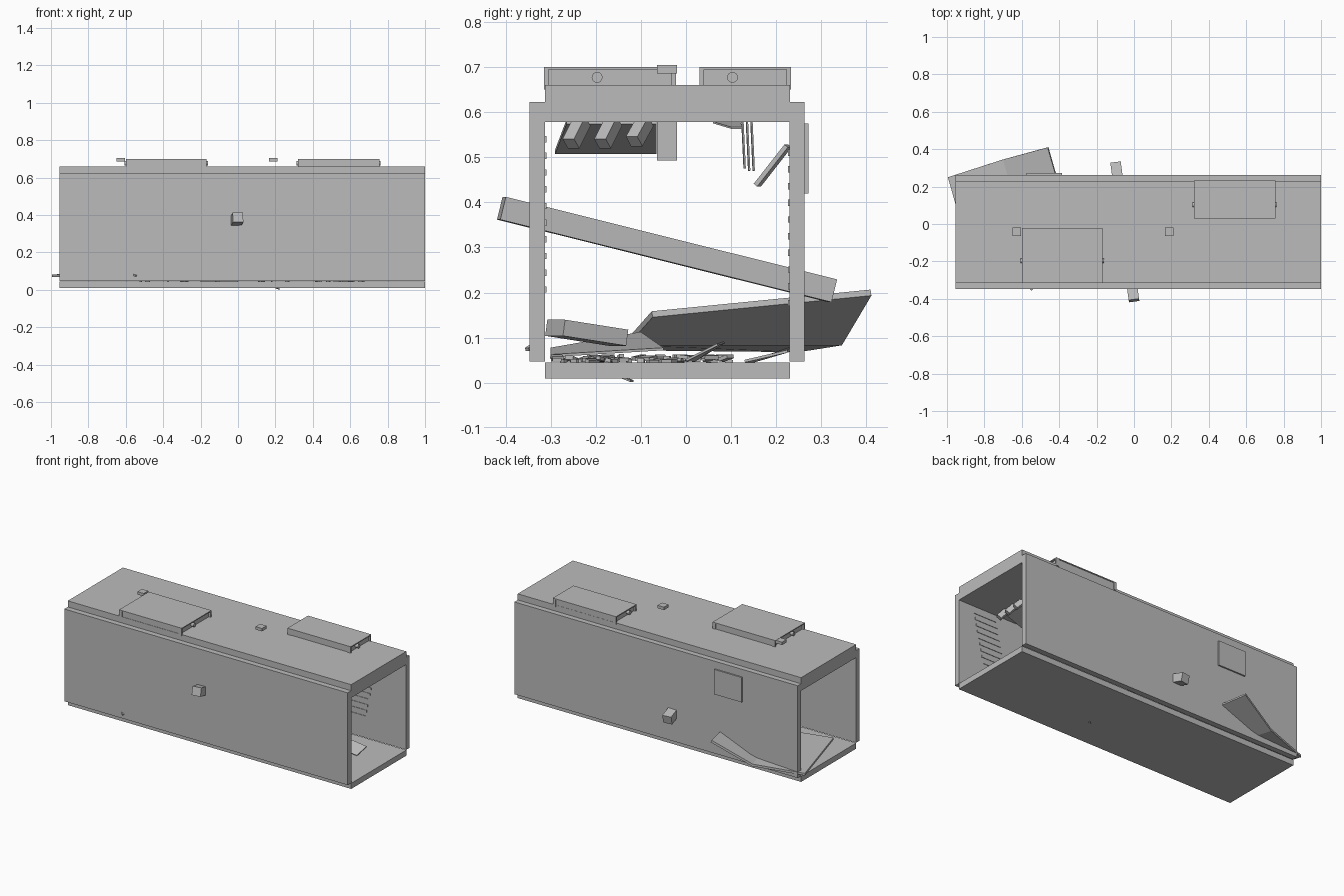
import bpy, bmesh, math, random
from mathutils import Vector, Matrix

random.seed(4)
cube = bpy.data.objects.get("Cube")
if cube:
    bpy.data.objects.remove(cube, do_unlink=True)

grey = bpy.data.materials.new("plain_grey")
grey.use_nodes = True
colour = (0.5, 0.5, 0.5, 1)
grey.diffuse_color = colour
grey.node_tree.nodes["Principled BSDF"].inputs["Base Color"].default_value = colour


def finish(name, bm):
    bmesh.ops.recalc_face_normals(bm, faces=bm.faces)
    mesh = bpy.data.meshes.new(name)
    bm.to_mesh(mesh)
    bm.free()
    mesh.materials.append(grey)
    obj = bpy.data.objects.new(name, mesh)
    bpy.context.collection.objects.link(obj)
    return obj


def box(name, x, y, z):
    """Axis-aligned box from (low, high) ranges."""
    bm = bmesh.new()
    size = [r[1] - r[0] for r in (x, y, z)]
    mid = [(r[0] + r[1]) / 2 for r in (x, y, z)]
    bmesh.ops.create_cube(bm, size=1, matrix=Matrix.Translation(mid) @ Matrix.Diagonal((*size, 1)))
    return finish(name, bm)


def bar(name, start, end, width, height):
    """Box running between two points."""
    a, b = Vector(start), Vector(end)
    along = (b - a).normalized()
    side = along.cross(Vector((0, 0, 1)))
    side = side.normalized() if side.length > 0.01 else Vector((1, 0, 0))
    up = side.cross(along)
    turn = Matrix((side, along, up)).transposed().to_4x4()
    scale = Matrix.Diagonal((width, (b - a).length, height, 1))
    bm = bmesh.new()
    bmesh.ops.create_cube(bm, size=1, matrix=Matrix.Translation((a + b) / 2) @ turn @ scale)
    return finish(name, bm)


def sheet(name, rows, thickness):
    """Strip of quads through pairs of points, thickened."""
    bm = bmesh.new()
    pairs = [[bm.verts.new(p) for p in row] for row in rows]
    for (a, b), (c, d) in zip(pairs, pairs[1:]):
        bm.faces.new((a, b, d, c))
    obj = finish(name, bm)
    mod = obj.modifiers.new("thickness", "SOLIDIFY")
    mod.thickness = thickness
    mod.offset = 0
    return obj


# Corridor shell, open at both ends
LENGTH = (-0.955, 1.0)
box("floor_slab", LENGTH, (-0.313, 0.23), (0.01, 0.045))
box("roof_slab", LENGTH, (-0.313, 0.23), (0.578, 0.66))
box("front_wall", LENGTH, (-0.347, -0.312), (0.047, 0.622))
box("back_wall", LENGTH, (0.229, 0.263), (0.047, 0.622))
box("back_wall_plate", (-0.575, -0.385), (0.262, 0.272), (0.42, 0.575))


# Roof units: lid, recessed body, corner posts and end knobs
def roof_unit(name, x, y, knob_y):
    box(name + "_body", (x[0] + 0.012, x[1] - 0.012), (y[0] + 0.004, y[1] - 0.004), (0.65, 0.697))
    box(name + "_lid", x, y, (0.694, 0.7))
    for end, sign in ((x[0], 1), (x[1], -1)):
        xs = sorted((end, end + sign * 0.02))
        for edge, step in ((y[0], 0.01), (y[1], -0.01)):
            box(name + "_post", xs, sorted((edge, edge + step)), (0.65, 0.695))
        bm = bmesh.new()
        bmesh.ops.create_cone(bm, cap_ends=True, segments=16, radius1=0.012, radius2=0.012, depth=0.02,
                              matrix=Matrix.Translation((end + sign * 0.003, knob_y, 0.677))
                              @ Matrix.Rotation(math.pi / 2, 4, "Y"))
        finish(name + "_knob", bm)


roof_unit("front_roof_unit", (-0.6, -0.168), (-0.315, -0.022), -0.197)
roof_unit("back_roof_unit", (0.32, 0.756), (0.03, 0.233), 0.103)

# Small roof caps with lamp housings below
for x in (-0.627, 0.188):
    box("roof_cap", (x - 0.022, x + 0.022), (-0.064, -0.02), (0.686, 0.704))
    box("lamp_housing", (x - 0.022, x + 0.022), (-0.064, -0.02), (0.493, 0.58))

# Beam driven through both walls
bar("leaning_beam", (0, -0.409, 0.387), (-0.098, 0.325, 0.204), 0.056, 0.052)

# Bent panel pushed through the back wall
sheet("bent_panel", [((-0.995, 0.25, 0.075), (-0.86, -0.225, 0.08)),
                     ((-0.7, 0.345, 0.09), (-0.56, -0.13, 0.09)),
                     ((-0.46, 0.41, 0.2), (-0.32, -0.075, 0.152))], 0.014)

# Fallen box and loose plates on the floor
bar("fallen_box", (0.3, -0.29, 0.122), (0.24, -0.15, 0.1), 0.1, 0.036)
sheet("loose_plate", [((0.7, 0.02, 0.05), (0.82, 0.0, 0.05)),
                      ((0.72, 0.085, 0.09), (0.84, 0.07, 0.085))], 0.005)
sheet("loose_plate", [((-0.3, -0.3, 0.075), (-0.1, -0.3, 0.06)),
                      ((-0.3, -0.1, 0.11), (-0.1, -0.05, 0.075))], 0.006)
sheet("loose_plate", [((-0.2, 0.15, 0.048), (0, 0.13, 0.048)),
                      ((-0.2, 0.24, 0.08), (0, 0.225, 0.07))], 0.006)

# Ceiling panel hanging down, with broken chunks around it
sheet("hanging_panel", [((0.45, -0.29, 0.512), (0.45, -0.065, 0.512)),
                        ((0.7, -0.265, 0.578), (0.7, -0.065, 0.578))], 0.01)
for y, drop in ((-0.25, 0.05), (-0.18, 0.05), (-0.11, 0.045)):
    bar("ceiling_chunk", (0.72, y + 0.02, 0.58), (0.76, y - 0.005, 0.58 - drop), 0.03, 0.03)

# Torn wires and a dangling strip
for x, y, low in ((0.8, 0.13, 0.475), (0.84, 0.14, 0.47), (0.78, 0.15, 0.47)):
    bar("hanging_wire", (x, y - 0.005, 0.58), (x + 0.01, y, low), 0.004, 0.004)
bar("dangling_strip", (0.6, 0.158, 0.438), (0.62, 0.226, 0.525), 0.03, 0.01)
sheet("torn_ceiling_sheet", [((0.75, 0.06, 0.577), (0.75, 0.12, 0.577)),
                             ((0.82, 0.1, 0.565), (0.82, 0.125, 0.565))], 0.004)

# Slatted vents on the inside walls
for i in range(10):
    z = 0.2 + i * 0.037
    x = 0.66 + i * 0.008
    box("front_vent_slat", (x, x + 0.16), (-0.313, -0.309), (z, z + 0.014))
    box("back_vent_slat", (x - 0.1, x + 0.06), (0.226, 0.231), (z - 0.03, z - 0.016))

# Rubble strewn over the floor
bm = bmesh.new()
for i in range(60):
    spot = Vector((random.uniform(-0.6, 0.7), random.uniform(-0.29, 0.09), random.uniform(0.048, 0.058)))
    tilt = Matrix.Rotation(random.uniform(0, 6), 4, "Z") @ Matrix.Rotation(random.uniform(-0.3, 0.3), 4, "X")
    size = Matrix.Diagonal((random.uniform(0.01, 0.04), random.uniform(0.01, 0.03), 0.008, 1))
    bmesh.ops.create_cube(bm, size=1, matrix=Matrix.Translation(spot) @ tilt @ size)
finish("floor_rubble", bm)

# Splinters poking out of the floor and front wall
bar("floor_splinter", (0.2, -0.14, 0.012), (0.22, -0.12, 0.004), 0.01, 0.004)
bar("wall_splinter", (-0.56, -0.34, 0.082), (-0.545, -0.352, 0.074), 0.01, 0.008)
